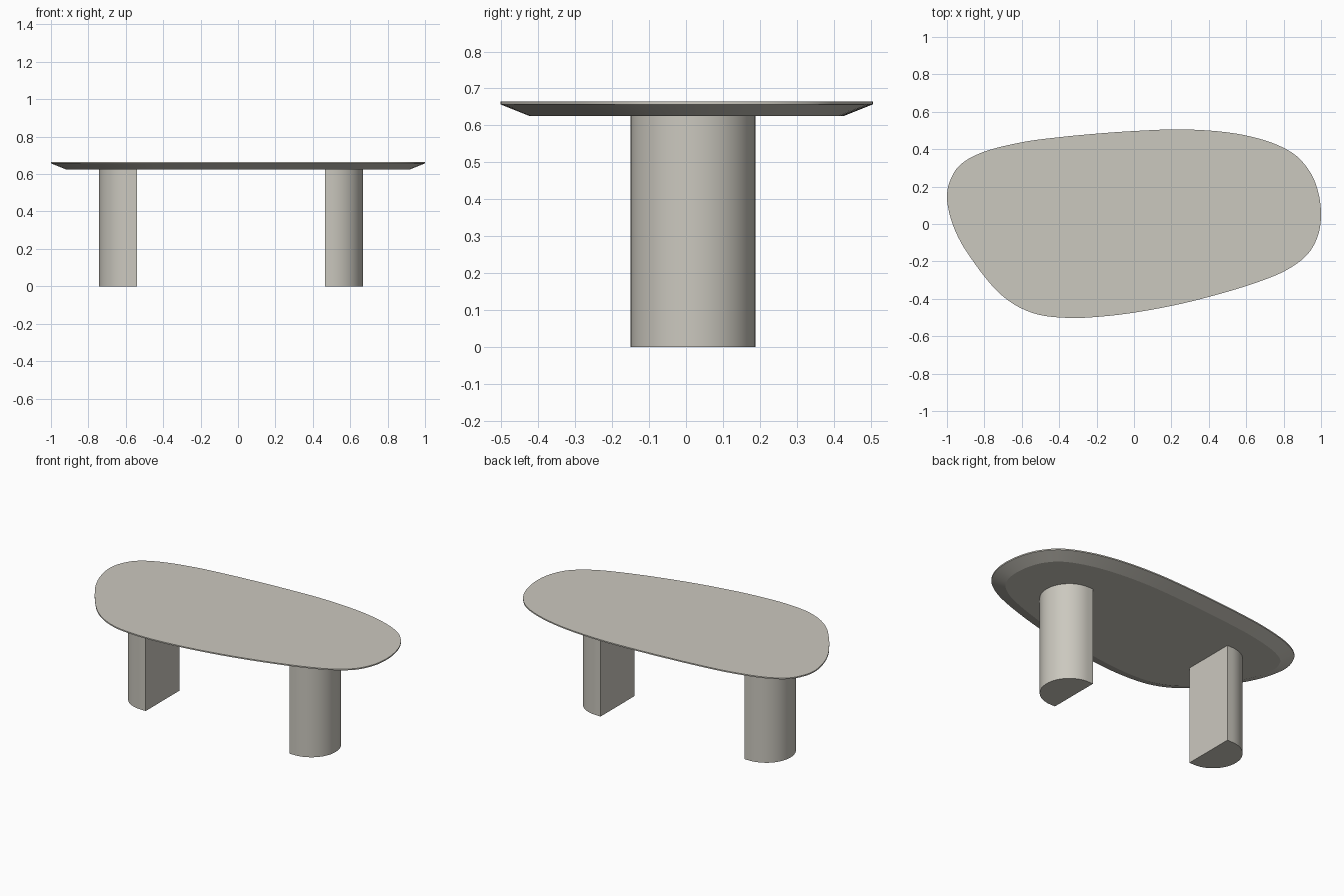
import bpy, bmesh, math
from mathutils import Vector

if "Cube" in bpy.data.objects:
    bpy.data.objects.remove(bpy.data.objects["Cube"])

stone = bpy.data.materials.new("warm grey")
stone.diffuse_color = (0.60, 0.58, 0.52, 1)
stone.use_nodes = True
stone.node_tree.nodes["Principled BSDF"].inputs["Base Color"].default_value = stone.diffuse_color


def loft(name, rings):
    """Join closed rings of equal length and cap both ends."""
    bm = bmesh.new()
    loops = [[bm.verts.new(p) for p in ring] for ring in rings]
    n = len(loops[0])
    for a, b in zip(loops, loops[1:]):
        for i in range(n):
            j = (i + 1) % n
            bm.faces.new((a[i], a[j], b[j], b[i]))
    bm.faces.new(loops[0][::-1])
    bm.faces.new(loops[-1])
    bmesh.ops.recalc_face_normals(bm, faces=bm.faces[:])
    mesh = bpy.data.meshes.new(name)
    bm.to_mesh(mesh)
    bm.free()
    mesh.materials.append(stone)
    ob = bpy.data.objects.new(name, mesh)
    bpy.context.collection.objects.link(ob)
    bpy.ops.object.select_all(action='DESELECT')
    ob.select_set(True)
    bpy.context.view_layer.objects.active = ob
    bpy.ops.object.shade_smooth_by_angle(angle=math.radians(20))
    return ob


def smooth_loop(points, steps=5):
    """Closed Catmull-Rom curve through the points."""
    pts = [Vector(p) for p in points]
    n = len(pts)
    out = []
    for i in range(n):
        a, b, c, d = (pts[(i + k) % n] for k in (-1, 0, 1, 2))
        for s in range(steps):
            t = s / steps
            out.append(0.5 * (2 * b + (c - a) * t + (2 * a - 5 * b + 4 * c - d) * t * t
                              + (3 * b - a - 3 * c + d) * t ** 3))
    return out


def inset(loop, dist):
    """Offset a clockwise loop inwards."""
    n = len(loop)
    out = []
    for i in range(n):
        t = (loop[(i + 1) % n] - loop[i - 1]).normalized()
        out.append(loop[i] + Vector((t.y, -t.x)) * dist)
    return out


# Pebble-shaped top, clockwise outline from the left end
outline = smooth_loop([
    (-1, 0.14), (-0.982, 0.235), (-0.925, 0.32), (-0.8, 0.387), (-0.6, 0.437),
    (-0.4, 0.464), (-0.2, 0.483), (0, 0.497), (0.25, 0.506), (0.5, 0.49),
    (0.7, 0.447), (0.85, 0.378), (0.94, 0.28), (0.985, 0.17), (1, 0.05),
    (0.984, -0.06), (0.93, -0.16), (0.83, -0.238), (0.7, -0.297), (0.5, -0.362),
    (0.25, -0.427), (0, -0.474), (-0.2, -0.497), (-0.35, -0.502), (-0.5, -0.487),
    (-0.62, -0.442), (-0.72, -0.37), (-0.8, -0.28), (-0.87, -0.185),
    (-0.93, -0.09), (-0.977, 0.02)])
under = inset(outline, 0.08)
loft("table_top", [[(p.x, p.y, z) for p in ring]
                   for ring, z in ((under, 0.625), (outline, 0.657), (outline, 0.665))])

# Half-round legs, flat sides facing each other
RADIUS, DEPTH, LEG_Y = 0.169, 0.204, 0.019
for name, flat_x, side in (("left_leg", -0.539, -1), ("right_leg", 0.464, 1)):
    section = [(0, -RADIUS)]
    for i in range(33):
        a = -math.pi / 2 + math.pi * i / 32
        section.append((DEPTH - RADIUS + RADIUS * math.cos(a), RADIUS * math.sin(a)))
    section.append((0, RADIUS))
    loft(name, [[(flat_x + side * x, LEG_Y + y, z) for x, y in section]
                for z in (0, 0.625)])
